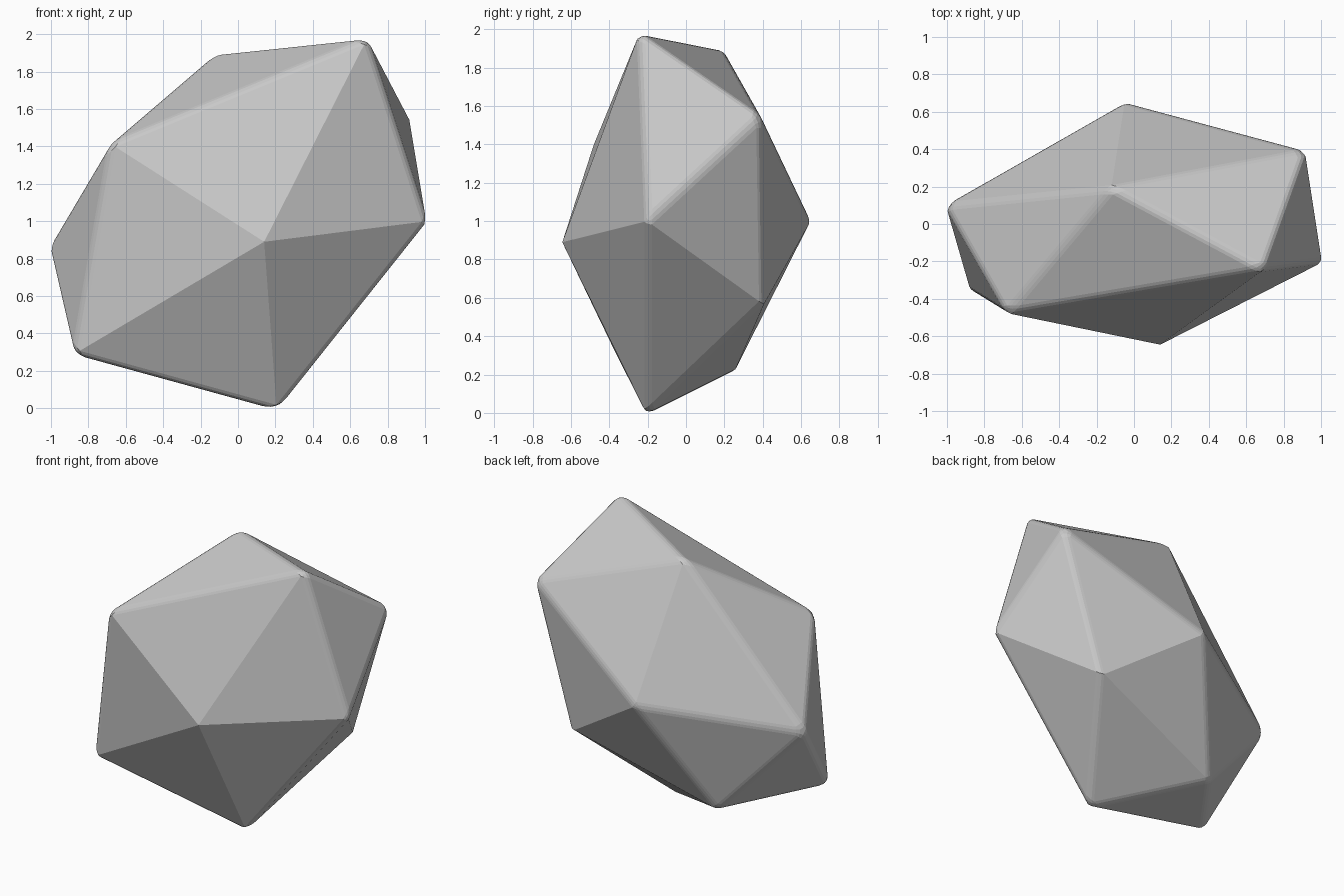
import bpy
import bmesh
from mathutils import Vector

default_cube = bpy.data.objects.get("Cube")
if default_cube:
    bpy.data.objects.remove(default_cube, do_unlink=True)


def make_material(name, colour):
    material = bpy.data.materials.new(name)
    material.use_nodes = True
    material.diffuse_color = colour
    shader = material.node_tree.nodes["Principled BSDF"]
    shader.inputs["Base Color"].default_value = colour
    shader.inputs["Roughness"].default_value = 0.9
    return material


# Sharp front and back peaks of the stone
peaks = [(0.14, -0.645, 0.89), (-0.05, 0.65, 1.0)]

# Rim corners, which the bevel wears down
rim_corners = [
    (-0.12, 0.19, 1.885), (0.685, -0.24, 1.97), (0.91, 0.385, 1.54),
    (1.0, -0.2, 1.0), (0.205, -0.2, 0.0), (-0.87, -0.35, 0.295),
    (-1.0, 0.1, 0.86), (-0.675, -0.47, 1.41), (0.615, 0.4, 0.57),
    (-0.42, 0.25, 0.225),
]

# Push the rim out slightly so the worn corners land on the outline
centre = Vector((0, 0, 1))
growth = 1.012
corners = [Vector(p) for p in peaks]
corners += [centre + (Vector(p) - centre) * growth for p in rim_corners]

# Faceted body: the triangular hull of the corners
bm = bmesh.new()
for corner in corners:
    bm.verts.new(corner)
bmesh.ops.convex_hull(bm, input=bm.verts[:])
bmesh.ops.recalc_face_normals(bm, faces=bm.faces[:])
for face in bm.faces:
    face.smooth = False
mesh = bpy.data.meshes.new("rock")
bm.to_mesh(mesh)
bm.free()

rock = bpy.data.objects.new("rock", mesh)
bpy.context.collection.objects.link(rock)
mesh.materials.append(make_material("stone grey", (0.58, 0.58, 0.58, 1)))

# Worn edges: only the steeper creases are rounded
bevel = rock.modifiers.new("worn_edges", "BEVEL")
bevel.width = 0.03
bevel.segments = 3
bevel.limit_method = "ANGLE"
bevel.angle_limit = 0.5236
